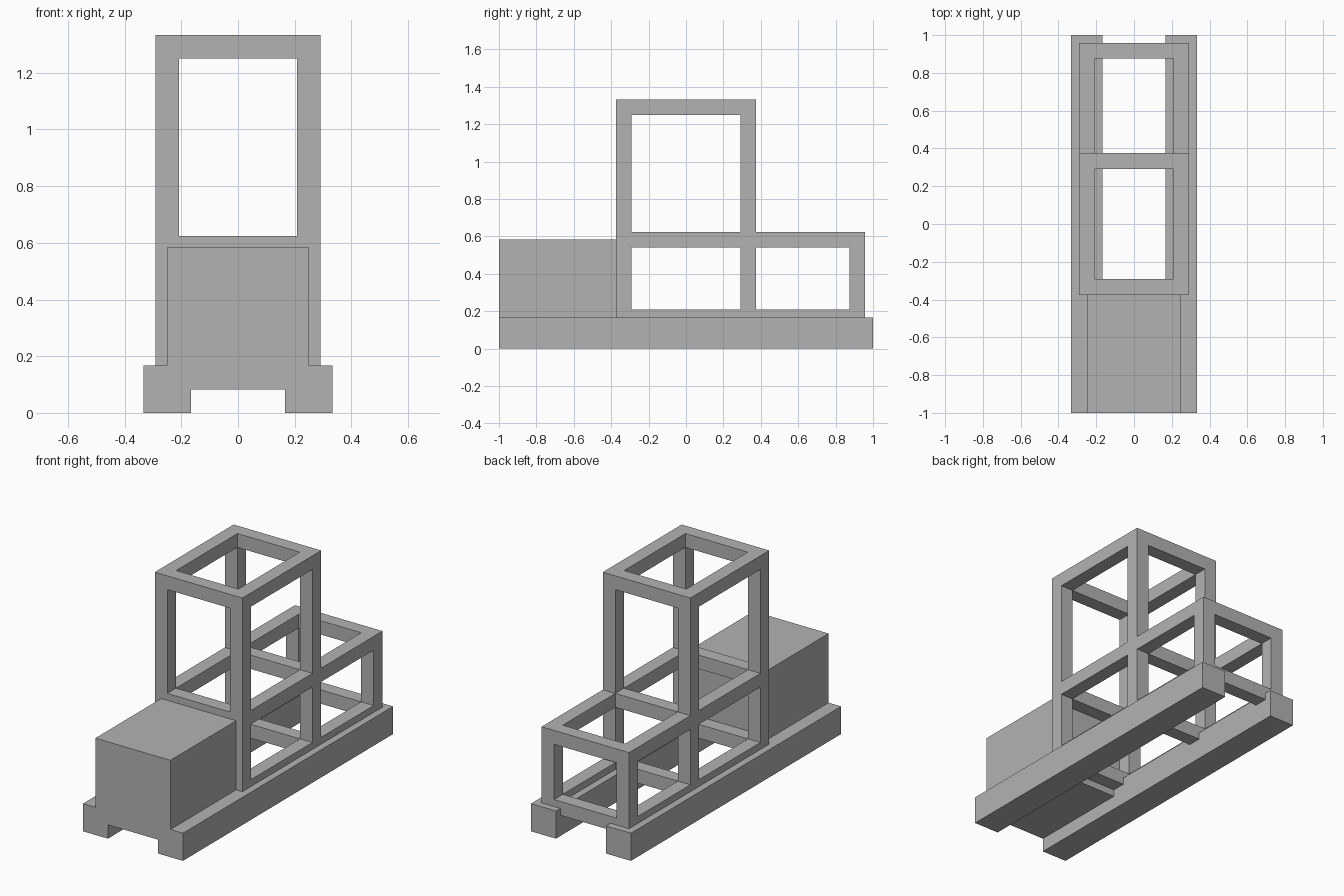
import bpy
import bmesh
from mathutils import Vector

old = bpy.data.objects.get("Cube")
if old:
    bpy.data.objects.remove(old, do_unlink=True)

# Single grey paint
grey = bpy.data.materials.new("grey")
grey.use_nodes = True
grey.diffuse_color = (0.45, 0.45, 0.45, 1)
grey.node_tree.nodes["Principled BSDF"].inputs["Base Color"].default_value = grey.diffuse_color

U = 1 / 24   # model unit: half the thickness of a frame bar


def finish(name, bm):
    bmesh.ops.remove_doubles(bm, verts=bm.verts, dist=0.0005)
    bmesh.ops.recalc_face_normals(bm, faces=bm.faces)
    mesh = bpy.data.meshes.new(name)
    bm.to_mesh(mesh)
    bm.free()
    mesh.materials.append(grey)
    obj = bpy.data.objects.new(name, mesh)
    bpy.context.collection.objects.link(obj)
    return obj


def box(name, lo, hi):
    lo, hi = Vector(lo) * U, Vector(hi) * U
    bm = bmesh.new()
    bmesh.ops.create_cube(bm, size=1)
    for v in bm.verts:
        v.co = (lo + hi) / 2 + v.co * (hi - lo)
    return finish(name, bm)


def lattice(name, cuts, is_solid):
    """Skin the solid cells of a box grid, without inner faces."""
    bm = bmesh.new()
    counts = [len(c) - 1 for c in cuts]

    def filled(cell):
        return all(0 <= i < n for i, n in zip(cell, counts)) and is_solid(cell)

    for i in range(counts[0]):
        for j in range(counts[1]):
            for k in range(counts[2]):
                cell = (i, j, k)
                if not filled(cell):
                    continue
                for axis in range(3):
                    a, b = (axis + 1) % 3, (axis + 2) % 3
                    for side in (0, 1):
                        other = list(cell)
                        other[axis] += 2 * side - 1
                        if filled(other):
                            continue
                        corners = []
                        for da, db in ((0, 0), (1, 0), (1, 1), (0, 1)):
                            p = list(cell)
                            p[axis] += side
                            p[a] += da
                            p[b] += db
                            co = [cuts[n][p[n]] * U for n in range(3)]
                            corners.append(bm.verts.new(co))
                        bm.faces.new(corners)
    return finish(name, bm)


# Skids and the deck joining them under the hood
for name, s in (("left_skid", 1), ("right_skid", -1)):
    xs = sorted((4 * s, 8 * s))
    box(name, (xs[0], -24, 0), (xs[1], 24, 4))
box("front_deck", (-4, -24, 2), (4, -9, 4))

# Solid front block
box("hood", (-6, -24, 4), (6, -9, 14))

# Open frame: even grid slots are bars, odd slots are openings
cuts = ((-7, -5, 5, 7),
        (-9, -7, 7, 9, 21, 23),
        (3, 5, 13, 15, 30, 32))


def frame_bar(cell):
    above_rear = cell[1] > 2 and cell[2] > 2
    return not above_rear and sum(n % 2 for n in cell) <= 1


lattice("tower_and_rear_frame", cuts, frame_bar)
